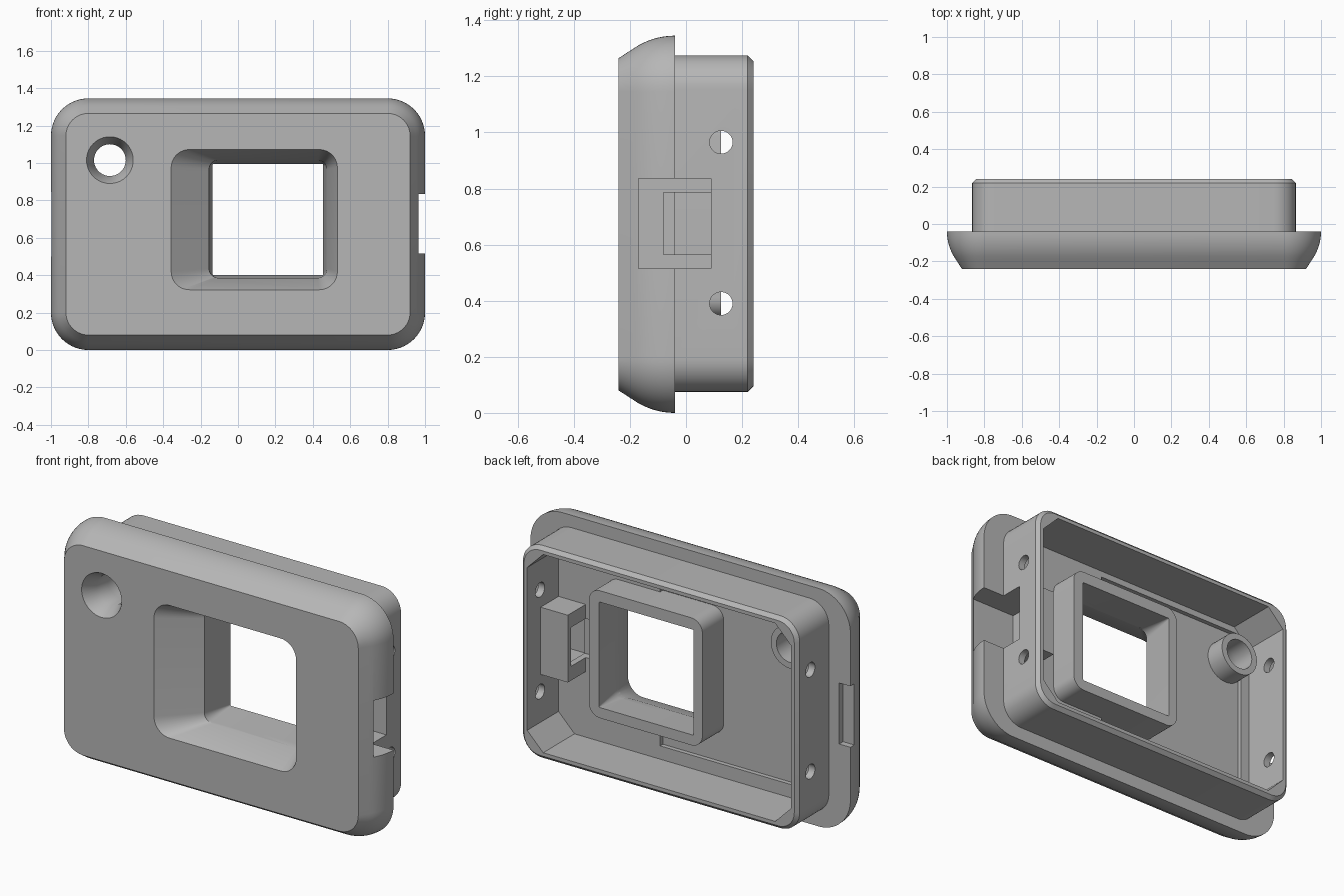
import bpy
import bmesh
import math

cube = bpy.data.objects.get("Cube")
if cube:
    bpy.data.objects.remove(cube, do_unlink=True)

MID = 0.6725   # height of the case centre
BACK = -0.04   # rear plane of the front plate

grey = bpy.data.materials.new("plain grey plastic")
grey.use_nodes = True
grey.diffuse_color = (0.47, 0.47, 0.47, 1)
grey.node_tree.nodes["Principled BSDF"].inputs["Base Color"].default_value = grey.diffuse_color


def rounded(x0, x1, z0, z1, r, steps=10):
    """Rectangle outline in the xz plane with rounded (or one-step bevelled) corners."""
    corners = [(x1 - r, z1 - r), (x0 + r, z1 - r), (x0 + r, z0 + r), (x1 - r, z0 + r)]
    points = []
    for quarter, (cx, cz) in enumerate(corners):
        for i in range(steps + 1):
            a = math.pi / 2 * (quarter + i / steps)
            points.append((cx + r * math.cos(a), cz + r * math.sin(a)))
    return points


def circle(cx, cz, r, steps=40):
    turn = [2 * math.pi * i / steps for i in range(steps)]
    return [(cx + r * math.cos(a), cz + r * math.sin(a)) for a in turn]


def loft(name, sections):
    """Solid skinned through (y, outline) sections, from front to back."""
    bm = bmesh.new()
    rings = [[bm.verts.new((x, y, z)) for x, z in outline] for y, outline in sections]
    for a, b in zip(rings, rings[1:]):
        for i in range(len(a)):
            j = (i + 1) % len(a)
            bm.faces.new((a[i], a[j], b[j], b[i]))
    bm.faces.new(rings[0])
    bm.faces.new(rings[-1])
    bmesh.ops.recalc_face_normals(bm, faces=bm.faces[:])
    mesh = bpy.data.meshes.new(name)
    bm.to_mesh(mesh)
    bm.free()
    mesh.materials.append(grey)
    obj = bpy.data.objects.new(name, mesh)
    bpy.context.collection.objects.link(obj)
    return obj


def box(name, x0, x1, y0, y1, z0, z1):
    outline = [(x1, z1), (x0, z1), (x0, z0), (x1, z0)]
    return loft(name, [(y0, outline), (y1, outline)])


def cut(cutter, *parts):
    """Subtract the cutter from each part, then discard it."""
    for part in parts:
        mod = part.modifiers.new("cut", 'BOOLEAN')
        mod.operation = 'DIFFERENCE'
        mod.solver = 'EXACT'
        mod.object = cutter
        bpy.context.view_layer.objects.active = part
        bpy.ops.object.modifier_apply(modifier=mod.name)
    bpy.data.objects.remove(cutter, do_unlink=True)


# Front plate: flat face, sloped rim that rounds into the rear edge
R = 0.26
profile = [(-0.24, 0.08)]
for i in range(8, -1, -1):
    t = 0.15 * i / 8
    profile.append((BACK - t, R - math.sqrt(R * R - t * t)))
front_plate = loft("front_plate", [
    (y, rounded(-1 + d, 1 - d, d, 2 * MID - d, 0.2 - d, 14)) for y, d in profile])

# Rear wall: open frame with a bevelled rim and bevelled inner corners
rear_wall = loft("rear_wall", [
    (y, rounded(-0.865 + d, 0.865 - d, 0.075 + d, 1.275 - d, 0.12 - d))
    for y, d in [(BACK - 0.01, 0), (0.22, 0), (0.24, 0.02)]])
inside = rounded(-0.825, 0.825, 0.115, 1.235, 0.1, 1)
cut(loft("cavity_cutter", [(-0.2, inside), (0.3, inside)]), rear_wall)

# Shallow recess in the plate floor
cut(box("recess_cutter", -0.77, 0.19, BACK - 0.025, 0.1, 0.19, 1.2), front_plate)

# Window: tapered opening continued by a tube
tube_outline = rounded(-0.19, 0.52, 0.34, 1.06, 0.07)
window_tube = loft("window_tube", [(-0.075, tube_outline), (0.125, tube_outline)])
cut(loft("window_cutter", [
    (-0.25, rounded(-0.37, 0.535, 0.318, 1.075, 0.1)),
    (-0.08, rounded(-0.155, 0.475, 0.385, 1.015, 0.05)),
    (0.13, rounded(-0.135, 0.455, 0.4, 0.995, 0.005))]), front_plate, window_tube)

# Round hole: countersunk at the front, short tube at the back
LX, LZ = -0.685, 1.015
hole_tube = loft("round_hole_tube", [(y, circle(LX, LZ, 0.12)) for y in (-0.075, 0.05)])
cut(loft("round_hole_cutter", [
    (y, circle(LX, LZ, r)) for y, r in [(-0.25, 0.13), (-0.16, 0.085), (0.1, 0.085)]]),
    front_plate, hole_tube)

# Side connector: housing inside, stepped pocket from the side
housing = box("connector_housing", 0.655, 0.835, -0.075, 0.12, 0.485, 0.865)
cut(box("pocket_cutter", 0.69, 1.2, -0.17, 0.09, 0.515, 0.835), front_plate, rear_wall, housing)
cut(box("port_cutter", 0.61, 0.8, -0.08, 0.09, 0.565, 0.785), front_plate, housing)

# Two screw holes through each side wall
for z in (0.39, 0.965):
    screw = loft("screw_cutter", [(y, circle(0, 0, 0.041, 28)) for y in (-1.2, 1.2)])
    screw.rotation_euler.z = math.pi / 2
    screw.location = (0, 0.125, z)
    bpy.context.view_layer.update()
    cut(screw, rear_wall)

# Pry notch on the rear edge of the plate
cut(box("notch_cutter", -1.1, -0.93, -0.075, 0, 0.5, 0.845), front_plate)

# Smooth the curves and keep the edges crisp
for part in (front_plate, rear_wall, window_tube, hole_tube, housing):
    bpy.ops.object.select_all(action='DESELECT')
    part.select_set(True)
    bpy.context.view_layer.objects.active = part
    bpy.ops.object.shade_smooth_by_angle(angle=math.radians(30))
